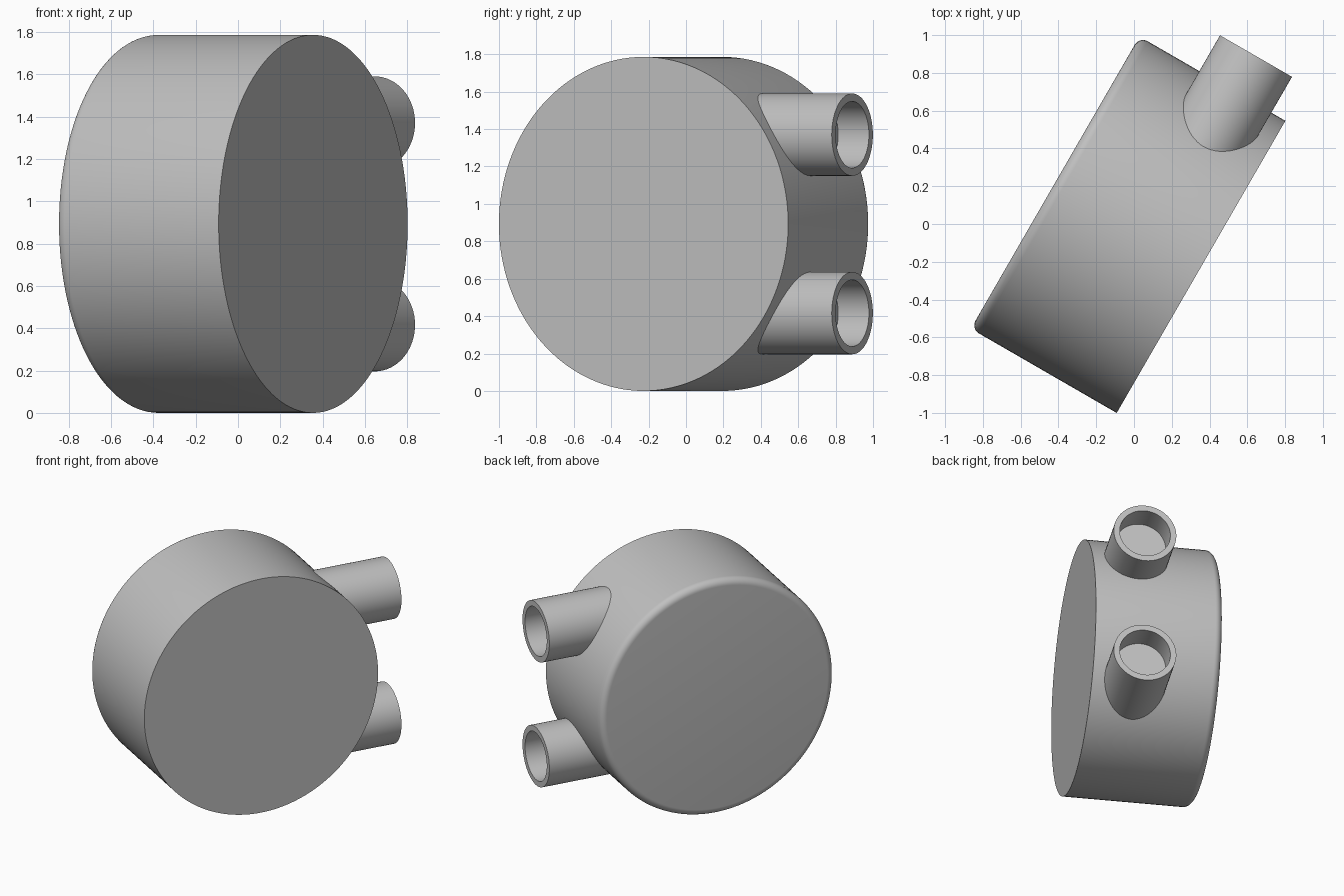
import bpy
import bmesh
from math import sin, cos, pi, radians
from mathutils import Vector

cube = bpy.data.objects.get("Cube")
if cube:
    bpy.data.objects.remove(cube, do_unlink=True)

# Single grey finish
grey = bpy.data.materials.new("plain grey")
grey.use_nodes = True
colour = (0.527, 0.527, 0.527, 1)
grey.diffuse_color = colour
grey.node_tree.nodes["Principled BSDF"].inputs["Base Color"].default_value = colour


def turned(name, profile, origin, axis, sides):
    """Revolve (radius, height) points about an axis and cap both ends."""
    bm = bmesh.new()
    rings = [[bm.verts.new((r * cos(2 * pi * i / sides), r * sin(2 * pi * i / sides), h))
              for i in range(sides)] for r, h in profile]
    for low, high in zip(rings, rings[1:]):
        for i in range(sides):
            j = (i + 1) % sides
            bm.faces.new((low[i], low[j], high[j], high[i]))
    bm.faces.new(rings[0][::-1])
    bm.faces.new(rings[-1])
    bmesh.ops.recalc_face_normals(bm, faces=bm.faces)
    mesh = bpy.data.meshes.new(name)
    bm.to_mesh(mesh)
    bm.free()
    mesh.materials.append(grey)
    obj = bpy.data.objects.new(name, mesh)
    bpy.context.collection.objects.link(obj)
    obj.location = origin
    obj.rotation_mode = 'QUATERNION'
    obj.rotation_quaternion = axis.to_track_quat('Z', 'Y')
    bpy.ops.object.select_all(action='DESELECT')
    obj.select_set(True)
    bpy.context.view_layer.objects.active = obj
    bpy.ops.object.shade_smooth_by_angle(angle=radians(30))
    return obj


# The whole model is turned about the vertical
across = Vector((cos(pi / 3), sin(pi / 3), 0))
back = Vector((-sin(pi / 3), cos(pi / 3), 0))

# Drum: sharp front rim, rounded back rim
radius, depth, fillet = 0.893, 0.892, 0.05
front_centre = Vector((0.355, -0.227, radius))
steps = 8
rim = [(radius - fillet + fillet * cos(a), depth - fillet + fillet * sin(a))
       for a in (pi / 2 * k / steps for k in range(steps + 1))]
turned("drum", [(radius, 0)] + rim, front_centre, back, 128)

# Two blind pipe stubs, one above the other
outer, inner, start, end, hole = 0.22, 0.178, 0.5, 1.112, 0.19
stub = [(outer, start), (outer, end), (inner, end), (inner, end - hole)]
for name, side in (("upper_pipe", 1), ("lower_pipe", -1)):
    base = front_centre + back * 0.306 + Vector((0, 0, side * 0.477))
    turned(name, stub, base, across, 64)
